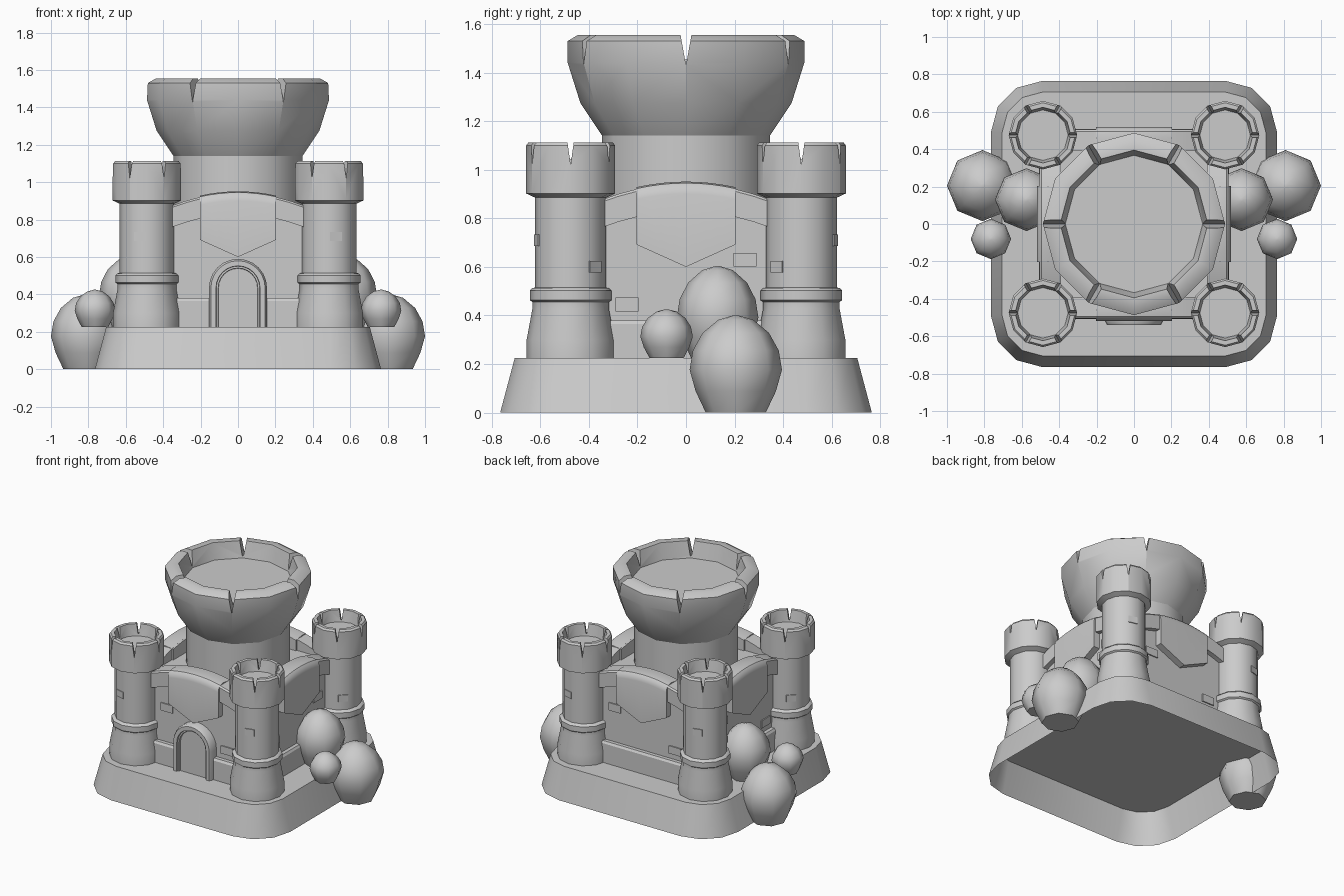
import bpy, bmesh
from math import pi, sin, cos, radians
from mathutils import Matrix, Vector

cube = bpy.data.objects.get("Cube")
if cube:
    bpy.data.objects.remove(cube)

GREY = (0.6, 0.6, 0.6, 1)
stone = bpy.data.materials.new("stone_grey")
stone.use_nodes = True
stone.diffuse_color = GREY
stone.node_tree.nodes["Principled BSDF"].inputs["Base Color"].default_value = GREY

GROUND = 0.225  # top of the base


def loft(name, rings, cap_start=True, cap_end=True, matrix=Matrix(), angle=32):
    """Skin closed rings of equal length; optionally cap both ends."""
    bm = bmesh.new()
    loops = [[bm.verts.new(matrix @ Vector(p)) for p in ring] for ring in rings]
    n = len(loops[0])
    for a, b in zip(loops, loops[1:]):
        for i in range(n):
            j = (i + 1) % n
            bm.faces.new((a[i], a[j], b[j], b[i]))
    if cap_start:
        bm.faces.new(loops[0][::-1])
    if cap_end:
        bm.faces.new(loops[-1])
    bmesh.ops.recalc_face_normals(bm, faces=bm.faces)
    mesh = bpy.data.meshes.new(name)
    bm.to_mesh(mesh)
    bm.free()
    mesh.materials.append(stone)
    obj = bpy.data.objects.new(name, mesh)
    bpy.context.collection.objects.link(obj)
    smooth(obj, angle)
    return obj


def smooth(obj, angle):
    bpy.ops.object.select_all(action='DESELECT')
    obj.select_set(True)
    bpy.context.view_layer.objects.active = obj
    bpy.ops.object.shade_smooth_by_angle(angle=radians(angle))


def lathe(name, profile, x, y, sides=12, angle=32):
    turn = [2 * pi * i / sides for i in range(sides)]
    rings = [[(x + r * cos(t), y + r * sin(t), z) for t in turn] for r, z in profile]
    return loft(name, rings, angle=angle)


def box(name, lo, hi, matrix=Matrix()):
    rings = [[(lo[0], lo[1], z), (hi[0], lo[1], z), (hi[0], hi[1], z), (lo[0], hi[1], z)]
             for z in (lo[2], hi[2])]
    return loft(name, rings, matrix=matrix)


def notch(obj, x, y, r_in, r_out, top, bottom, width):
    """Cut six radial V-shaped notches into a rim."""
    for k in range(6):
        m = Matrix.Translation((x, y, 0)) @ Matrix.Rotation(k * pi / 3, 4, 'Z')
        h = top + 0.02
        w = width / 2 * (h - bottom) / (top - bottom)
        cutter = loft("notch_cutter", [[(r, -w, h), (r, w, h), (r, 0, bottom)]
                                       for r in (r_in, r_out)], matrix=m)
        cutter.hide_render = True
        mod = obj.modifiers.new("notch", 'BOOLEAN')
        mod.operation, mod.solver, mod.object = 'DIFFERENCE', 'EXACT', cutter
        bpy.context.view_layer.objects.active = obj
        bpy.ops.object.modifier_apply(modifier=mod.name)
        bpy.data.objects.remove(cutter)
    smooth(obj, 32)


# Base: rounded square that narrows upward, open underneath
def rounded_square(radius, z, core=0.49):
    return [(core * sx + radius * cos(a), core * sy + radius * sin(a), z)
            for q, (sx, sy) in enumerate([(1, 1), (-1, 1), (-1, -1), (1, -1)])
            for a in [q * pi / 2 + s * pi / 6 for s in range(4)]]


loft("base", [rounded_square(0.275, 0), rounded_square(0.215, GROUND)], cap_start=False)

# Central keep with flared, notched crown
keep = lathe("keep", [(0.345, 0.8), (0.345, 1.14), (0.435, 1.275), (0.487, 1.44),
                      (0.487, 1.53), (0.445, 1.555), (0.395, 1.555), (0.367, 1.44)], 0, 0)
notch(keep, 0, 0, 0.37, 0.55, 1.555, 1.43, 0.045)

# Corner towers with raised bricks
TOWER = [(0.181, GROUND), (0.181, 0.3), (0.157, 0.43), (0.157, 0.455), (0.168, 0.463),
         (0.168, 0.502), (0.158, 0.512), (0.146, 0.515), (0.146, 0.885), (0.183, 0.902),
         (0.183, 1.1), (0.173, 1.113), (0.149, 1.113), (0.135, 1.03)]
for sx, side in ((1, "left"), (-1, "right")):
    for sy, end in ((-1, "front"), (1, "back")):
        x, y = 0.487 * sx, 0.475 * sy
        tower = lathe(f"{end}_{side}_tower", TOWER, x, y)
        notch(tower, x, y, 0.137, 0.22, 1.113, 1.02, 0.026)
        for angle, z in ((-75, 0.71), (45, 0.6)):
            m = (Matrix.Translation((x, y, z)) @ Matrix.Diagonal((sx, -sy, 1, 1))
                 @ Matrix.Rotation(radians(angle), 4, 'Z'))
            box("tower_brick", (0.13, -0.033, -0.024), (0.147, 0.033, 0.024), m)

# Walls
box("wall_core", (-0.47, -0.47, GROUND), (0.47, 0.47, 0.84))


def arch_top(u):
    return 0.943 - 0.55 * u * u


def spread(half, n):
    return [half * (2 * i / n - 1) for i in range(n + 1)]


for k, face in enumerate(("front", "left", "back", "right")):
    m = Matrix.Rotation(k * pi / 2, 4, 'Z')
    # Plinth with chamfered ledge
    loft(face + "_plinth", [[(u, -0.46, GROUND), (u, -0.507, GROUND), (u, -0.507, 0.365),
                             (u, -0.497, 0.38), (u, -0.46, 0.38)] for u in (-0.45, 0.45)],
         matrix=m)
    # Arched parapet
    loft(face + "_parapet", [[(u, -0.39, t - 0.12), (u, -0.39, t), (u, -0.495, t),
                              (u, -0.505, t - 0.01), (u, -0.505, t - 0.115),
                              (u, -0.46, t - 0.115)]
                             for u in spread(0.42, 12) for t in [arch_top(u)]], matrix=m)
    # Pointed banner draped over the parapet
    loft(face + "_banner", [[(u, -0.38, b), (u, -0.38, t - 0.01), (u, -0.46, t),
                             (u, -0.495, t - 0.006), (u, -0.511, t - 0.022),
                             (u, -0.518, t - 0.05), (u, -0.518, b), (u, -0.46, b)]
                            for u in spread(0.203, 8)
                            for t, b in [(arch_top(u) + 0.008, 0.6 + 0.45 * abs(u))]],
         matrix=m)
    # Two raised bricks per wall
    s = -1 if face in ("front", "back", "right") else 1
    for u, z in ((0.243 * s, 0.63), (-0.243 * s, 0.445)):
        box(face + "_brick", (u - 0.048, -0.478, z - 0.028), (u + 0.048, -0.46, z + 0.028), m)


# Door: stepped arch frame around a recessed panel
def arch(r, y):
    curve = [(r * cos(pi * i / 12), y, 0.435 + r * sin(pi * i / 12)) for i in range(13)]
    return [(r, y, GROUND)] + curve + [(-r, y, GROUND)]


loft("door", [arch(0.155, -0.46), arch(0.155, -0.52), arch(0.145, -0.54), arch(0.118, -0.54),
              arch(0.116, -0.528), arch(0.106, -0.528), arch(0.104, -0.515)])

# Bushes on both sides: egg shapes with a flat bottom
EGG = [(0.65, 0), (0.87, 0.22), (1, 0.44), (0.93, 0.64), (0.72, 0.82), (0.38, 0.955), (0.06, 1)]
BUSHES = [("large", 0.81, 0.205, 0, 0.19, 0.4), ("middle", 0.575, 0.13, GROUND, 0.168, 0.378),
          ("small", 0.765, -0.08, GROUND, 0.108, 0.2)]
for size, x, y, z, r, h in BUSHES:
    for sx, side in ((1, "left"), (-1, "right")):
        lathe(f"{side}_{size}_bush", [(r * a, z + h * b) for a, b in EGG], x * sx, y, 8, 50)
